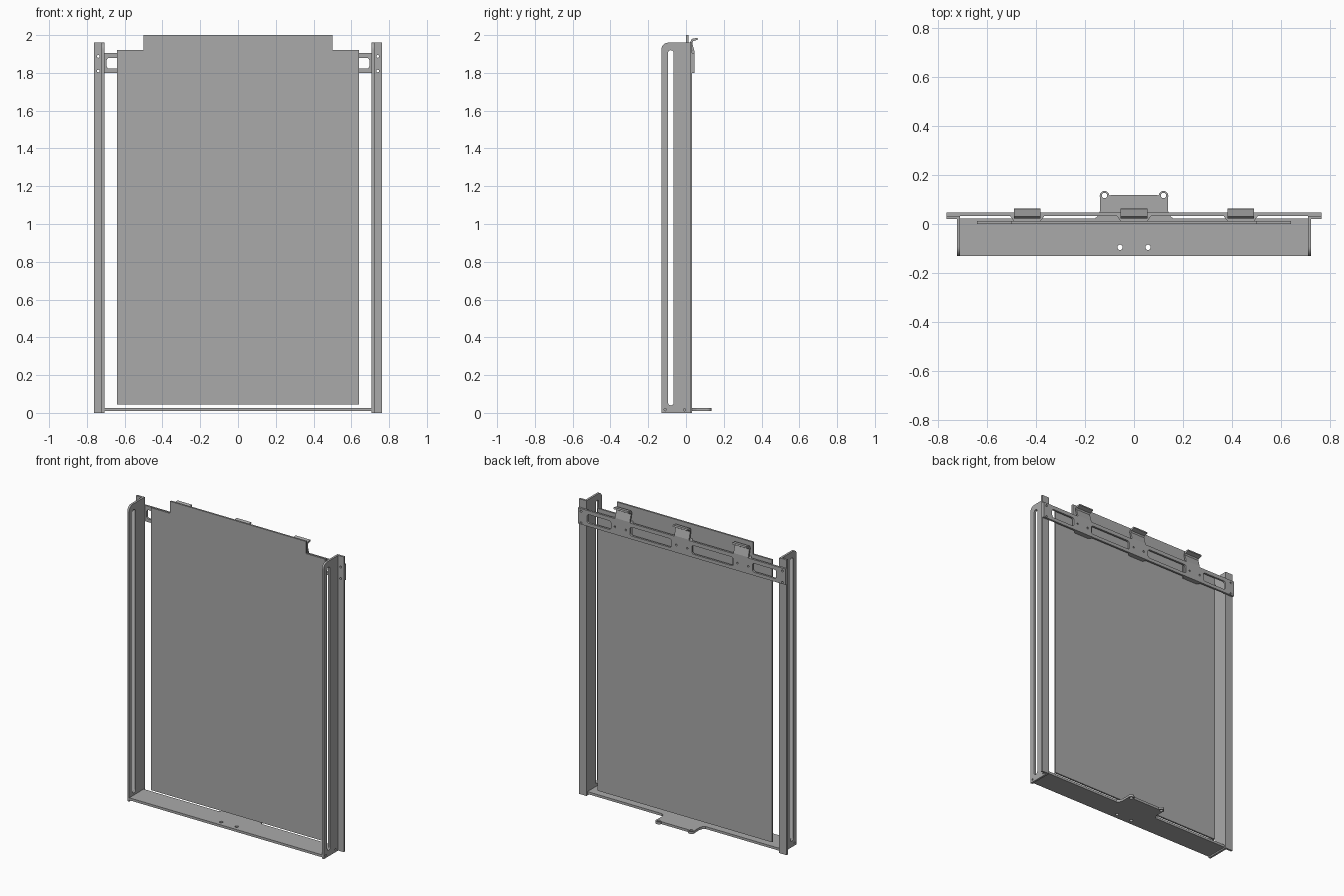
import bpy, bmesh, math
from mathutils import Matrix

old = bpy.data.objects.get("Cube")
if old:
    bpy.data.objects.remove(old, do_unlink=True)

metal = bpy.data.materials.new("grey metal")
metal.use_nodes = True
GREY = (0.4, 0.4, 0.4, 1)
metal.diffuse_color = GREY
metal.node_tree.nodes["Principled BSDF"].inputs["Base Color"].default_value = GREY

# World axes used for (profile u, profile v, thickness)
AXES = {"front": (0, 2, 1), "side": (1, 2, 0), "top": (0, 1, 2)}


def circle(u, v, r, n=16):
    return [(u + r * math.cos(2 * math.pi * i / n), v + r * math.sin(2 * math.pi * i / n))
            for i in range(n)]


def rounded(u0, u1, v0, v1, r, n=5):
    """Rectangle with round corners."""
    pts = []
    corners = [(u1 - r, v1 - r), (u0 + r, v1 - r), (u0 + r, v0 + r), (u1 - r, v0 + r)]
    for k, (u, v) in enumerate(corners):
        for i in range(n + 1):
            a = (k + i / n) * math.pi / 2
            pts.append((u + r * math.cos(a), v + r * math.sin(a)))
    return pts


def box2d(u0, u1, v0, v1):
    return [(u0, v0), (u1, v0), (u1, v1), (u0, v1)]


def sheet(name, plane, outline, w0, w1, holes=()):
    """Cut a flat sheet with holes, spanning w0..w1 across the plane."""
    curve = bpy.data.curves.new(name, "CURVE")
    curve.dimensions = "2D"
    curve.fill_mode = "BOTH"
    curve.extrude = abs(w1 - w0) / 2
    for loop in [outline, *holes]:
        s = curve.splines.new("POLY")
        s.points.add(len(loop) - 1)
        for p, (u, v) in zip(s.points, loop):
            p.co = (u, v, 0, 1)
        s.use_cyclic_u = True
    temp = bpy.data.objects.new(name + "_profile", curve)
    bpy.context.collection.objects.link(temp)
    deps = bpy.context.evaluated_depsgraph_get()
    mesh = bpy.data.meshes.new_from_object(temp.evaluated_get(deps))
    bpy.data.objects.remove(temp, do_unlink=True)
    m = Matrix.Identity(4)
    m.zero()
    m[3][3] = 1
    for col, row in enumerate(AXES[plane]):
        m[row][col] = 1
    m[AXES[plane][2]][3] = (w0 + w1) / 2
    bm = bmesh.new()
    bm.from_mesh(mesh)
    bm.transform(m)
    bmesh.ops.remove_doubles(bm, verts=bm.verts, dist=1e-5)
    bmesh.ops.recalc_face_normals(bm, faces=bm.faces)
    bm.to_mesh(mesh)
    bm.free()
    mesh.name = name
    mesh.materials.clear()
    mesh.materials.append(metal)
    for p in mesh.polygons:
        p.use_smooth = False
    ob = bpy.data.objects.new(name, mesh)
    bpy.context.collection.objects.link(ob)
    return ob


# Main panel with a raised middle top edge
sheet("panel", "front",
      [(-.64, .045), (.64, .045), (.64, 1.92), (.5, 1.92), (.5, 2), (-.5, 2), (-.5, 1.92), (-.64, 1.92)],
      0, .012)

# Side rails: slotted web plus rear flange
R = .035
arc = [(-.13 + R - R * math.cos(a), 1.96 - R + R * math.sin(a))
       for a in [i * math.pi / 12 for i in range(7)]]
web = [(.033, 0), (.033, 1.96)] + arc[::-1] + [(-.13, 0)]
for side, s in (("left", 1), ("right", -1)):
    sheet(side + "_rail_web", "side", web, s * .708, s * .722,
          [rounded(-.095, -.065, .04, 1.92, .0149),
           circle(-.11, .017, .006), circle(-.008, .017, .006)])
    sheet(side + "_rail_flange", "front", box2d(*sorted((s * .722, s * .763)), 0, 1.96),
          .02, .033, [circle(s * .74, z, .007) for z in (1.81, 1.887)])

# Bottom plate with a rear tab that ends in two eyelets
half = [(.708, -.13), (.708, .022), (.16, .022), (.145, .035), (.138, .055), (.138, .105)]
half += [(.12 + .02 * math.cos(a), .115 + .02 * math.sin(a))
         for a in [math.radians(d) for d in range(0, 181, 30)]]
half += [(.095, .118)]
sheet("bottom_plate", "top", half + [(-x, y) for x, y in reversed(half)], .009, .025,
      [circle(s * x, y, .011) for s in (1, -1) for x, y in ((.057, -.095), (.12, .116))])

# Top crossbar with windows and screw holes
cuts = []
for s in (1, -1):
    for a, b in ((.52, .695), (.075, .38)):
        cuts.append(rounded(*sorted((s * a, s * b)), 1.822, 1.88, .014))
    cuts += [circle(s * .74, z, .007) for z in (1.81, 1.887)]
    cuts += [circle(s * x, 1.85, .006) for x in (.04, .41, .49)]
sheet("crossbar", "front", box2d(-.763, .763, 1.8, 1.905), .033, .046, cuts)

# Bent hooks above the bar, and raised pads between bar and panel
hook = [(.046, 1.89), (.046, 1.91), (.033, 1.958), (.037, 1.968), (.064, 1.976), (.061, 1.986),
        (.030, 1.980), (.022, 1.962), (.035, 1.908), (.035, 1.89)]
for label, x in (("left", .435), ("middle", 0), ("right", -.435)):
    sheet(label + "_hook", "side", hook, x - .054, x + .054)
    sheet(label + "_pad", "top",
          [(x - .07, .033), (x - .055, .013), (x + .055, .013), (x + .07, .033)], 1.8, 1.905)
